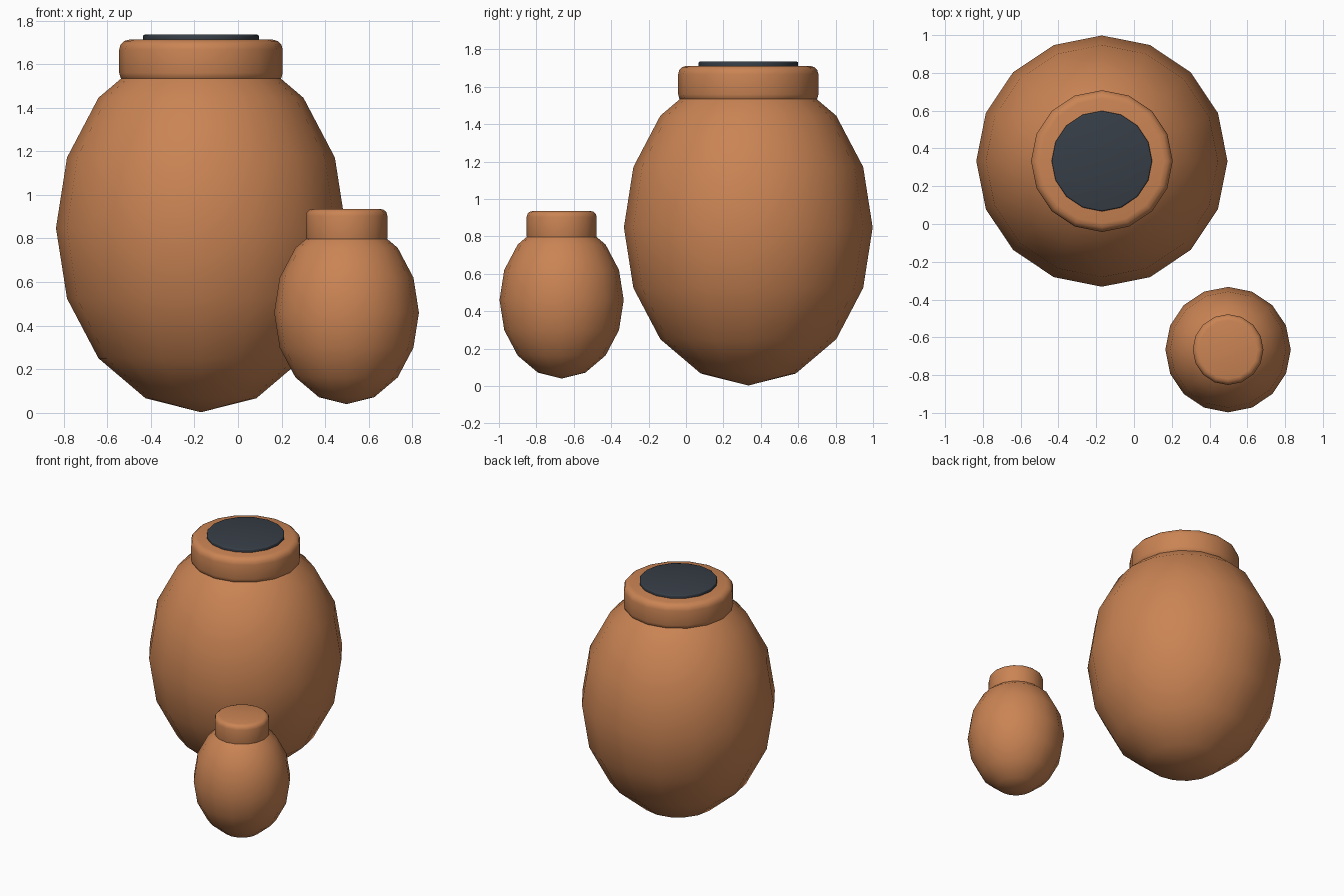
import bpy
import math

cube = bpy.data.objects.get("Cube")
if cube:
    bpy.data.objects.remove(cube, do_unlink=True)


def make_material(name, rgb, roughness):
    mat = bpy.data.materials.new(name)
    mat.use_nodes = True
    color = (*rgb, 1.0)
    mat.diffuse_color = color
    shader = next(n for n in mat.node_tree.nodes if n.type == "BSDF_PRINCIPLED")
    shader.inputs["Base Color"].default_value = color
    shader.inputs["Roughness"].default_value = roughness
    return mat


clay = make_material("terracotta clay", (0.59, 0.23, 0.088), 0.8)
dark = make_material("dark slate", (0.038, 0.048, 0.062), 0.6)


def finish(name, mat):
    obj = bpy.context.object
    obj.name = name
    obj.data.name = name
    obj.data.materials.append(mat)
    bpy.ops.object.shade_smooth_by_angle(angle=math.radians(60))
    return obj


def jar_body(name, x, y, z, radius, half_height):
    bpy.ops.mesh.primitive_uv_sphere_add(
        segments=16, ring_count=8, radius=1, location=(x, y, z))
    bpy.context.object.scale = (radius, radius, half_height)
    bpy.ops.object.transform_apply(location=False, rotation=False, scale=True)
    return finish(name, clay)


def rounded_disc(name, x, y, bottom, top, radius, bevel, mat):
    bpy.ops.mesh.primitive_cylinder_add(
        vertices=16, radius=radius, depth=top - bottom,
        location=(x, y, (bottom + top) / 2), rotation=(0, 0, 0))
    mod = bpy.context.object.modifiers.new("rounded edge", "BEVEL")
    mod.width = bevel
    mod.segments = 3
    mod.limit_method = "ANGLE"
    mod.angle_limit = math.radians(40)
    bpy.ops.object.modifier_apply(modifier=mod.name)
    return finish(name, mat)


# Large jar: egg-shaped body, thick rim, dark mouth
big_x, big_y = -0.17, 0.333
jar_body("large_jar_body", big_x, big_y, 0.848, 0.665, 0.845)
rounded_disc("large_jar_rim", big_x, big_y, 1.515, 1.712, 0.375, 0.045, clay)
rounded_disc("large_jar_mouth", big_x, big_y, 1.70, 1.735, 0.266, 0.008, dark)

# Small jar: same shape with a closed rim
small_x, small_y = 0.498, -0.665
jar_body("small_jar_body", small_x, small_y, 0.46, 0.332, 0.42)
rounded_disc("small_jar_rim", small_x, small_y, 0.77, 0.936, 0.187, 0.032, clay)
